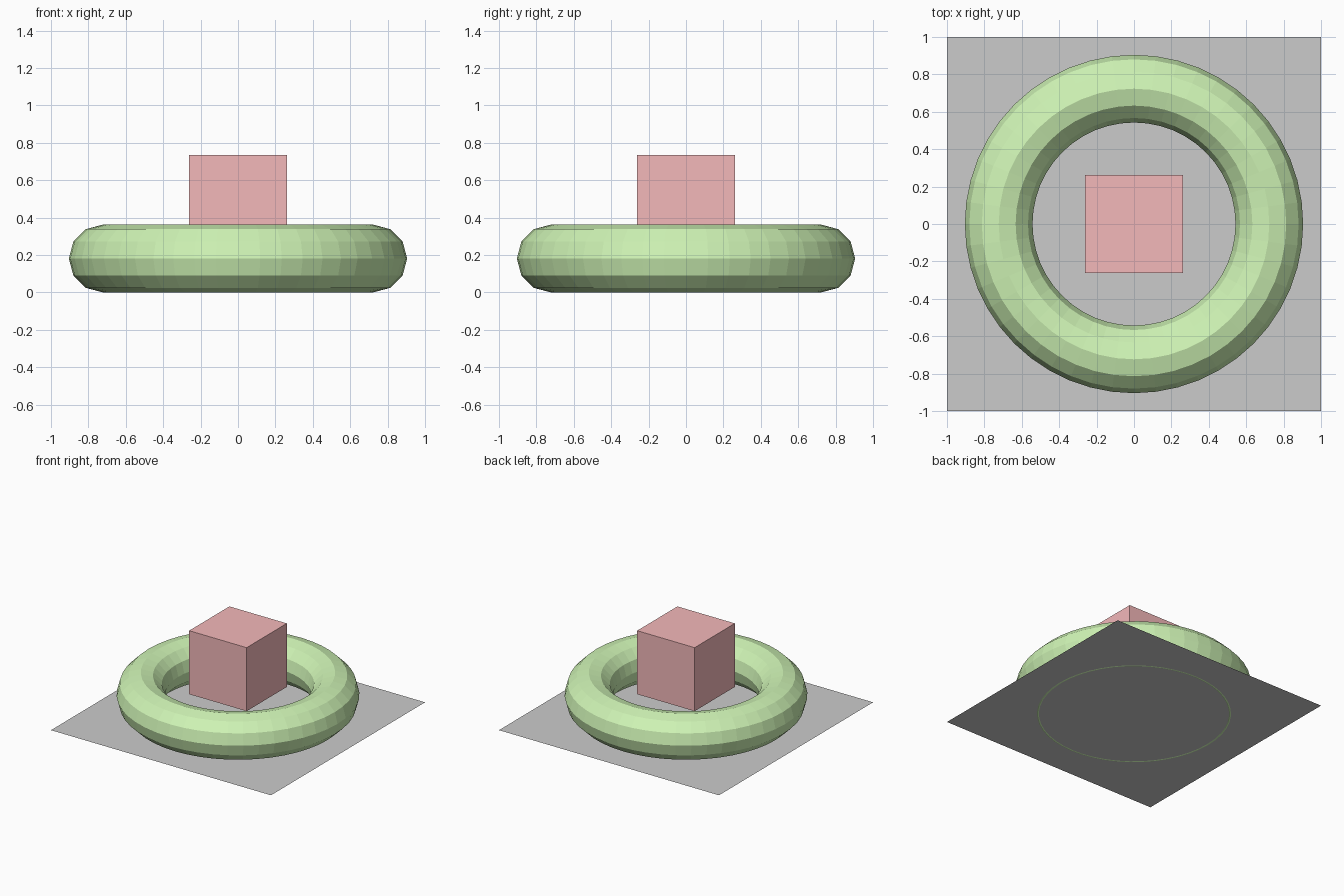
import bpy

if "Cube" in bpy.data.objects:
    bpy.data.objects.remove(bpy.data.objects["Cube"])


def finish(name, color=None):
    """Name the active object and colour it."""
    obj = bpy.context.object
    obj.name = obj.data.name = name
    if color:
        mat = bpy.data.materials.new(name + "_material")
        mat.diffuse_color = (*color, 1)
        mat.use_nodes = True
        mat.node_tree.nodes["Principled BSDF"].inputs["Base Color"].default_value = mat.diffuse_color
        obj.data.materials.append(mat)
    return obj


# Ground sheet, just above the lowest edge of the ring
bpy.ops.mesh.primitive_plane_add(size=2, location=(0, 0, 0.002))
finish("base_sheet")

# Flat-shaded ring resting on the sheet
MAJOR, MINOR = 0.7235, 0.181
bpy.ops.mesh.primitive_torus_add(location=(0, 0, MINOR), major_radius=MAJOR,
                                 minor_radius=MINOR, major_segments=48,
                                 minor_segments=12)
finish("ring", (0.62, 0.90, 0.46))

# Cube floating in the middle of the ring
SIZE, TOP = 0.522, 0.735
bpy.ops.mesh.primitive_cube_add(size=SIZE, location=(0, 0, TOP - SIZE / 2))
finish("cube", (0.90, 0.48, 0.49))
